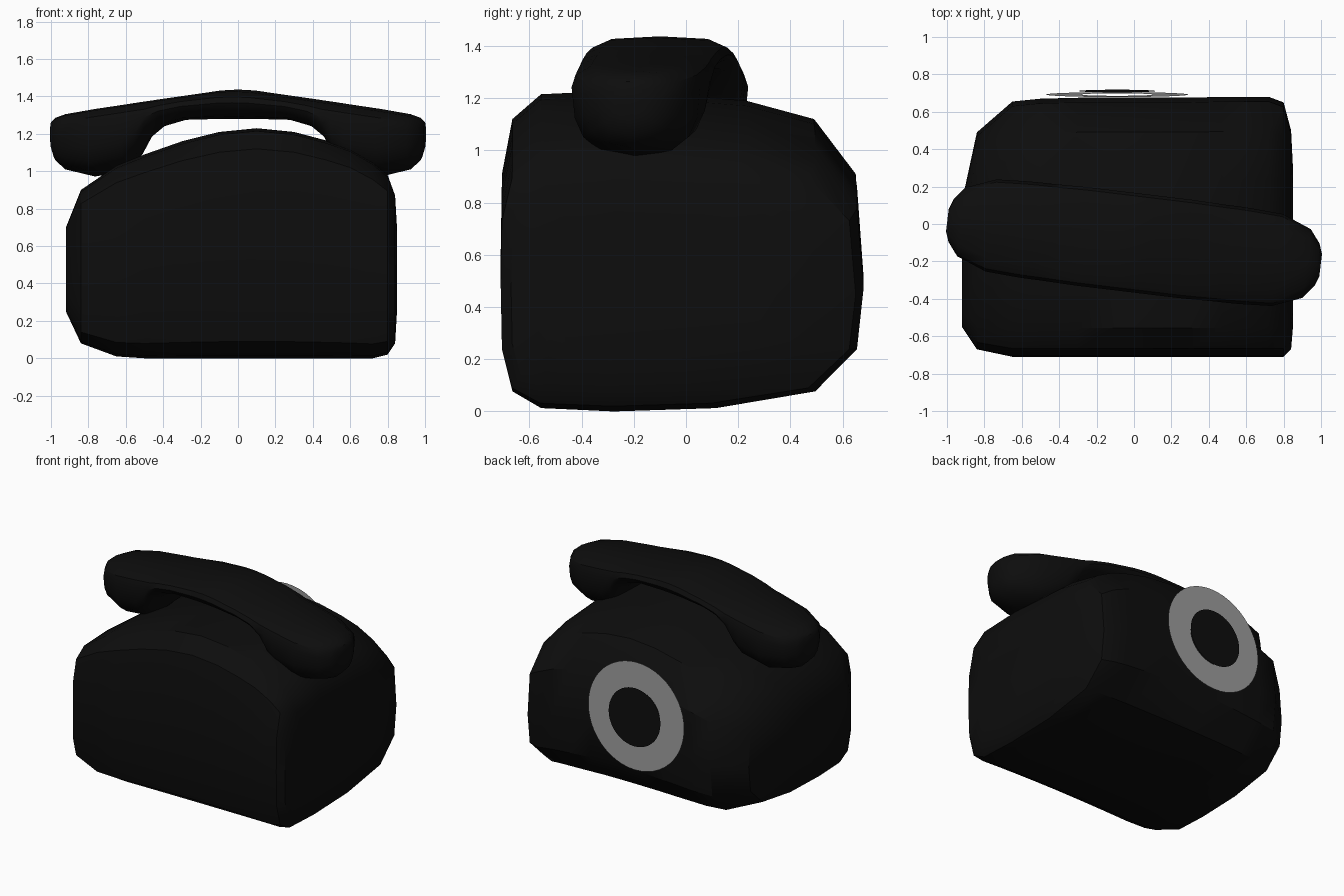
import bpy, bmesh, math
from mathutils import Matrix

if "Cube" in bpy.data.objects:
    bpy.data.objects.remove(bpy.data.objects["Cube"])


def material(name, value):
    m = bpy.data.materials.new(name)
    m.diffuse_color = (value, value, value, 1)
    m.use_nodes = True
    m.node_tree.nodes["Principled BSDF"].inputs["Base Color"].default_value = m.diffuse_color
    return m


BLACK = material("black_plastic", 0.004)
GREY = material("dial_grey", 0.33)


def finish(bm, name, mat, angle=35):
    bmesh.ops.recalc_face_normals(bm, faces=bm.faces)
    me = bpy.data.meshes.new(name)
    bm.to_mesh(me)
    bm.free()
    ob = bpy.data.objects.new(name, me)
    bpy.context.collection.objects.link(ob)
    me.materials.append(mat)
    bpy.ops.object.select_all(action='DESELECT')
    bpy.context.view_layer.objects.active = ob
    ob.select_set(True)
    bpy.ops.object.shade_smooth_by_angle(angle=math.radians(angle))
    return ob


def loft(rings, name, mat):
    """Skin a list of closed rings and cap both ends."""
    bm = bmesh.new()
    vs = [[bm.verts.new(p) for p in r] for r in rings]
    n = len(vs[0])
    for a, b in zip(vs, vs[1:]):
        for i in range(n):
            bm.faces.new((a[i], a[(i + 1) % n], b[(i + 1) % n], b[i]))
    bm.faces.new(vs[0])
    bm.faces.new(vs[-1])
    return finish(bm, name, mat)


# Body: side profile fitted into each station's y and z range
side = [(-.28, 0), (-.56, .015), (-.67, .09), (-.71, .28), (-.715, .6), (-.71, .91),
        (-.67, 1.12), (-.56, 1.215), (-.25, 1.23), (.23, 1.19), (.49, 1.12),
        (.65, .91), (.675, .55), (.65, .28), (.49, .09), (.11, .015)]
# x, front, back, bottom, top
stations = [(-.92, -.55, .12, .25, .70), (-.84, -.67, .49, .08, .90),
            (-.65, -.71, .655, .01, 1.03), (-.5, -.71, .67, 0, 1.09),
            (-.3, -.71, .675, 0, 1.16), (-.1, -.71, .675, 0, 1.21),
            (.1, -.71, .675, 0, 1.23), (.3, -.71, .675, 0, 1.21),
            (.47, -.71, .68, 0, 1.165), (.6, -.71, .68, 0, 1.12),
            (.72, -.71, .68, 0, 1.05), (.8, -.71, .65, .02, .98),
            (.84, -.67, .5, .08, .87), (.85, -.55, .3, .25, .70)]
loft([[(x, f + (y + .715) / 1.39 * (b - f), lo + z / 1.23 * (hi - lo)) for y, z in side]
      for x, f, b, lo, hi in stations], "phone_body", BLACK)


# Handset: mirrored cross-sections along its length, turned slightly
def section(u, w, lo, hi):
    h = hi - lo
    half = [(.7, hi - .01), (.94, hi - min(.045, .25 * h)), (1, hi - min(.09, .45 * h)),
            (.95, lo + .42 * h), (.82, lo + .22 * h), (.56, lo + .08 * h)]
    right = [(u, v * w, z) for v, z in half]
    left = [(u, -v * w, z) for v, z in reversed(half)]
    return [(u, 0, hi)] + right + [(u, 0, lo)] + left


# distance along, half width, bottom, top
half = [(.09, .265, 1.28, 1.432), (.28, .265, 1.275, 1.405), (.40, .262, 1.24, 1.388),
        (.48, .26, 1.17, 1.376), (.53, .26, 1.07, 1.369), (.60, .258, 1.0, 1.358),
        (.77, .248, .972, 1.333), (.93, .185, 1.01, 1.305), (.985, .115, 1.06, 1.285),
        (1.005, .06, 1.12, 1.265)]
rings = [section(-u, w, a, b) for u, w, a, b in reversed(half)]
rings += [section(0, .265, 1.28, 1.437)] + [section(*s) for s in half]
handset = loft(rings, "handset", BLACK)
handset.data.transform(Matrix.Translation((0, -.1, 0)) @ Matrix.Rotation(-.12, 4, 'Z'))


# Dial: flat ring and centre disc on the back, leaning slightly
def dial_part(name, r_out, r_in, offset, mat):
    bm = bmesh.new()
    place = (Matrix.Translation((-.09, offset, .69))
             @ Matrix.Rotation(math.radians(-88), 4, 'X'))
    n = 48
    circles = []
    for r in (r_out, r_in):
        if r:
            circles.append([bm.verts.new(place @ Matrix.Rotation(math.tau * i / n, 4, 'Z')
                                         @ Matrix.Translation((r, 0, 0)).translation)
                            for i in range(n)])
    if r_in:
        a, b = circles
        for i in range(n):
            j = (i + 1) % n
            bm.faces.new((a[i], a[j], b[j], b[i]))
    else:
        bm.faces.new(circles[0])
    ob = finish(bm, name, mat)
    if ob.data.polygons[0].normal.y < 0:
        ob.data.flip_normals()
    return ob


dial_part("dial_ring", .38, .19, .692, GREY)
dial_part("dial_centre", .205, 0, .711, BLACK)
